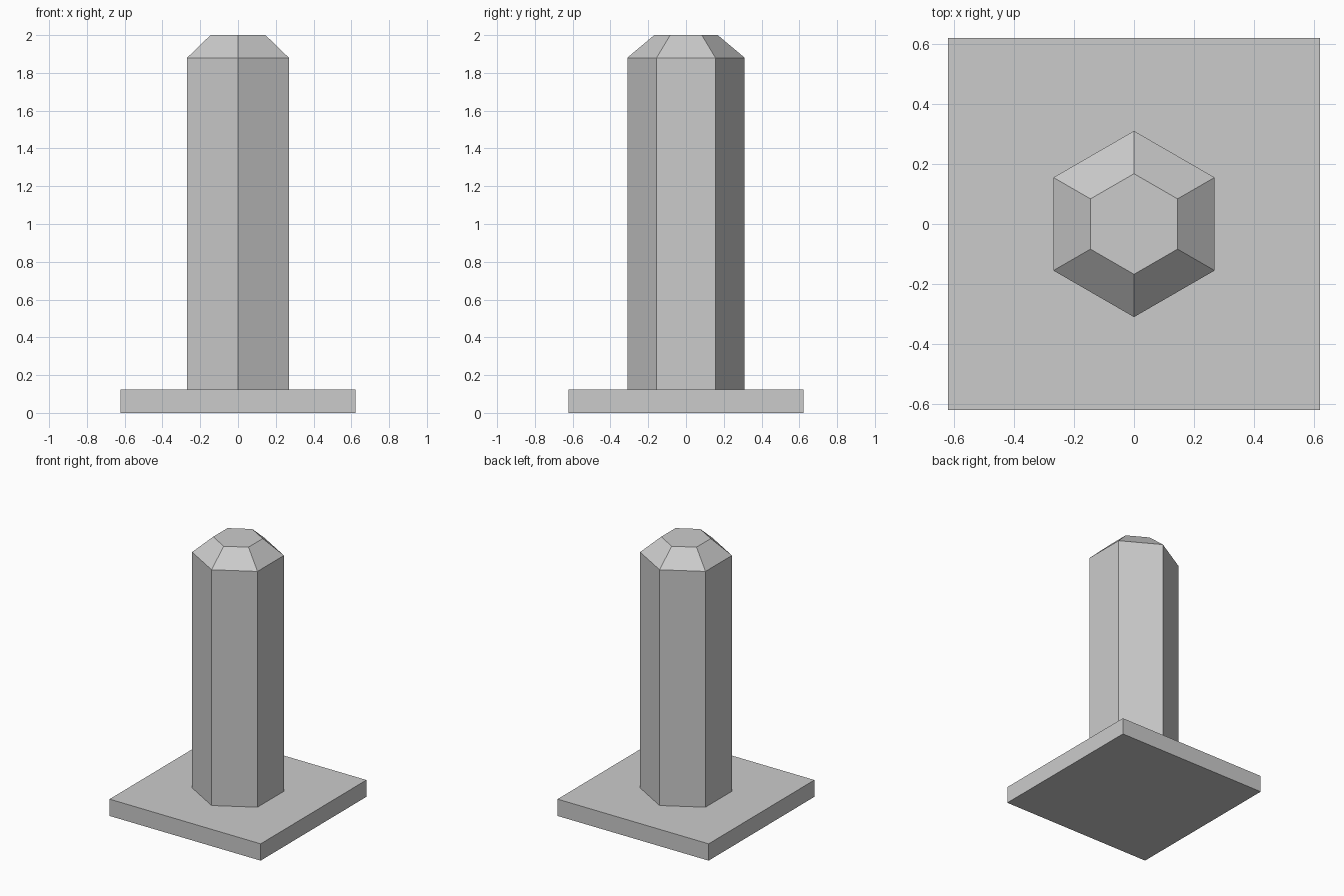
import bpy
import bmesh
from math import cos, sin, pi

if "Cube" in bpy.data.objects:
    bpy.data.objects.remove(bpy.data.objects["Cube"])

SIDES = 6
BASE_HALF = 0.622
BASE_H = 0.125


def make_object(name, bm):
    bmesh.ops.recalc_face_normals(bm, faces=bm.faces)
    mesh = bpy.data.meshes.new(name)
    bm.to_mesh(mesh)
    bm.free()
    obj = bpy.data.objects.new(name, mesh)
    bpy.context.collection.objects.link(obj)
    return obj


def stacked_prism(name, profile, sides, start):
    """Join regular polygon rings given as (radius, z) and cap both ends."""
    bm = bmesh.new()
    rings = [[bm.verts.new((r * cos(start + 2 * pi * i / sides),
                            r * sin(start + 2 * pi * i / sides), z))
              for i in range(sides)] for r, z in profile]
    for low, high in zip(rings, rings[1:]):
        for i in range(sides):
            j = (i + 1) % sides
            bm.faces.new((low[i], low[j], high[j], high[i]))
    bm.faces.new(rings[0])
    bm.faces.new(rings[-1])
    return make_object(name, bm)


# Square base plate
stacked_prism("base_plate",
              [(BASE_HALF * 2 ** 0.5, 0), (BASE_HALF * 2 ** 0.5, BASE_H)],
              4, pi / 4)

# Hexagonal post with a chamfered top, corners facing front and back
stacked_prism("hexagonal_post",
              [(0.311, BASE_H), (0.311, 1.88), (0.168, 2.0)],
              SIDES, pi / 2)
